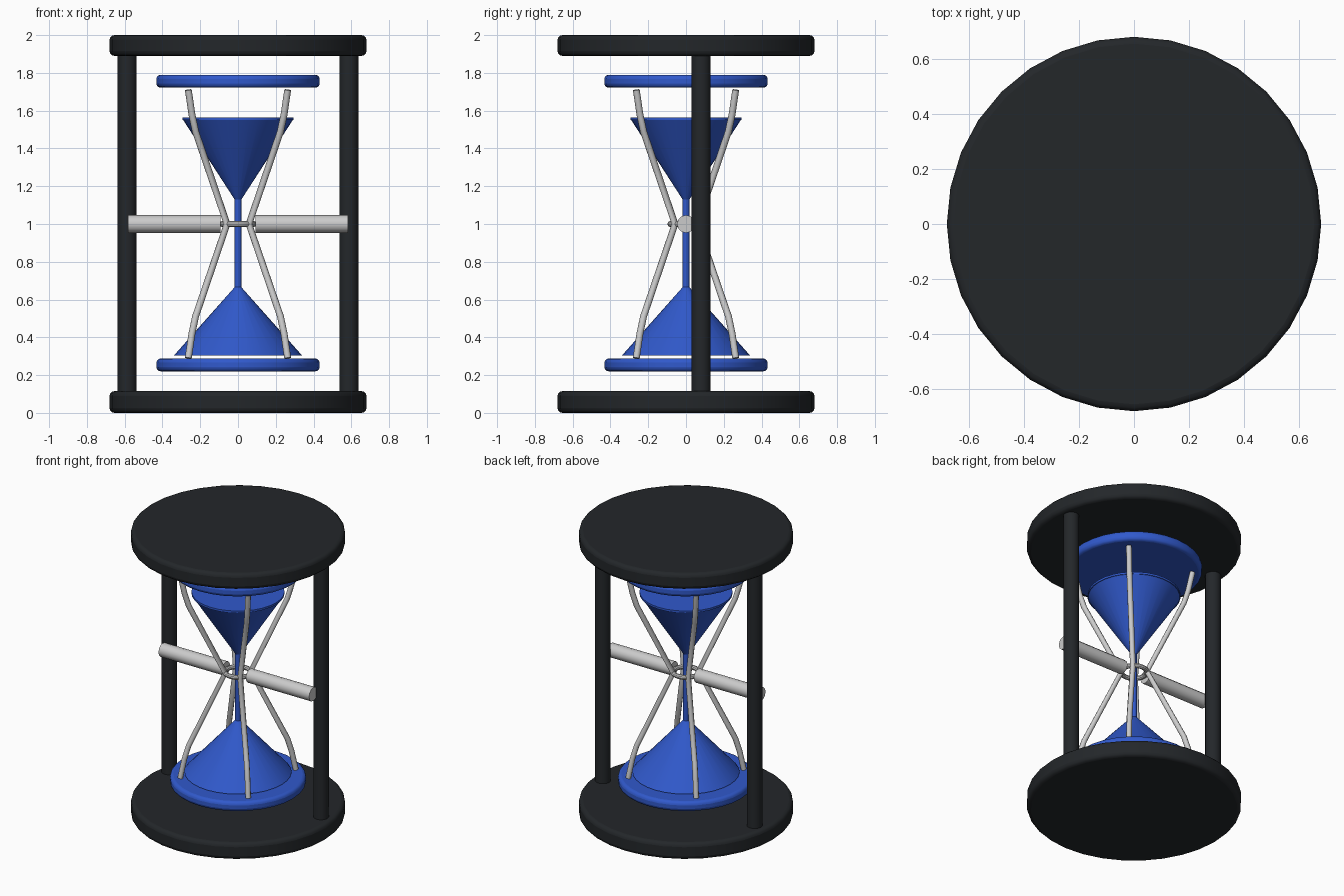
import bpy, math
from math import pi, cos, sin

if "Cube" in bpy.data.objects:
    bpy.data.objects.remove(bpy.data.objects["Cube"])


def material(name, rgb):
    m = bpy.data.materials.new(name)
    m.diffuse_color = (*rgb, 1)
    m.use_nodes = True
    m.node_tree.nodes["Principled BSDF"].inputs["Base Color"].default_value = m.diffuse_color
    return m


BLACK = material("black", (0.017, 0.02, 0.023))
BLUE = material("blue", (0.03, 0.1, 0.6))


def finish(ob, name, mat=None):
    ob.name = name
    if mat:
        ob.data.materials.append(mat)
    bpy.ops.object.shade_smooth_by_angle(angle=math.radians(35))
    return ob


def rod(name, r, length, loc, mat=None, sides=16, rot=(0, 0, 0)):
    bpy.ops.mesh.primitive_cylinder_add(vertices=sides, radius=r, depth=length,
                                        location=loc, rotation=rot)
    return finish(bpy.context.object, name, mat)


def disc(name, r, z0, z1, bevel, mat):
    ob = rod(name, r, z1 - z0, (0, 0, (z0 + z1) / 2), mat, 32)
    b = ob.modifiers.new("rounded_rim", 'BEVEL')
    b.width, b.segments, b.limit_method = bevel, 3, 'ANGLE'
    b.angle_limit = math.radians(40)
    return ob


def cone(name, r_low, r_high, z0, z1):
    bpy.ops.mesh.primitive_cone_add(vertices=32, radius1=r_low, radius2=r_high,
                                    depth=z1 - z0, location=(0, 0, (z0 + z1) / 2))
    return finish(bpy.context.object, name, BLUE)


# outer frame: end plates and two posts set slightly back
disc("base_plate", 0.68, 0.0, 0.115, 0.025, BLACK)
disc("top_plate", 0.68, 1.89, 2.0, 0.025, BLACK)
for side, s in (("left", -1), ("right", 1)):
    rod(f"{side}_post", 0.05, 1.86, (s * 0.587, 0.08, 1.0), BLACK)
    # horizontal pivot arms
    rod(f"{side}_pivot_arm", 0.047, 0.49, (s * 0.338, 0, 1.0), None, 12, (0, pi / 2, 0))

# inner glass end discs
disc("lower_disc", 0.432, 0.22, 0.288, 0.022, BLUE)
disc("upper_disc", 0.432, 1.722, 1.79, 0.022, BLUE)

# sand: upper funnel with thin rim, stream, lower pile
cone("upper_sand", 0.018, 0.29, 1.13, 1.55)
rod("upper_sand_rim", 0.295, 0.014, (0, 0, 1.557), BLUE, 32)
rod("sand_stream", 0.018, 0.5, (0, 0, 0.895), BLUE, 12)
cone("lower_sand", 0.34, 0.012, 0.303, 0.672)

# waist ring
bpy.ops.mesh.primitive_torus_add(major_radius=0.082, minor_radius=0.016, location=(0, 0, 1),
                                 major_segments=32, minor_segments=10)
finish(bpy.context.object, "waist_ring")

# four bent wires following the glass outline
half = [(0.372, 0.71), (0.345, 0.58), (0.318, 0.49), (0.082, 0.0)]
profile = [(r, 1 - h) for r, h in half] + [(r, 1 + h) for r, h in half[-2::-1]]
for i in range(4):
    a = pi / 4 + i * pi / 2
    cu = bpy.data.curves.new(f"wire_{i + 1}", 'CURVE')
    cu.dimensions = '3D'
    cu.bevel_depth, cu.bevel_resolution, cu.use_fill_caps = 0.018, 2, True
    sp = cu.splines.new('POLY')
    sp.points.add(len(profile) - 1)
    for p, (r, z) in zip(sp.points, profile):
        p.co = (r * cos(a), r * sin(a), z, 1)
    ob = bpy.data.objects.new(f"wire_{i + 1}", cu)
    bpy.context.collection.objects.link(ob)
